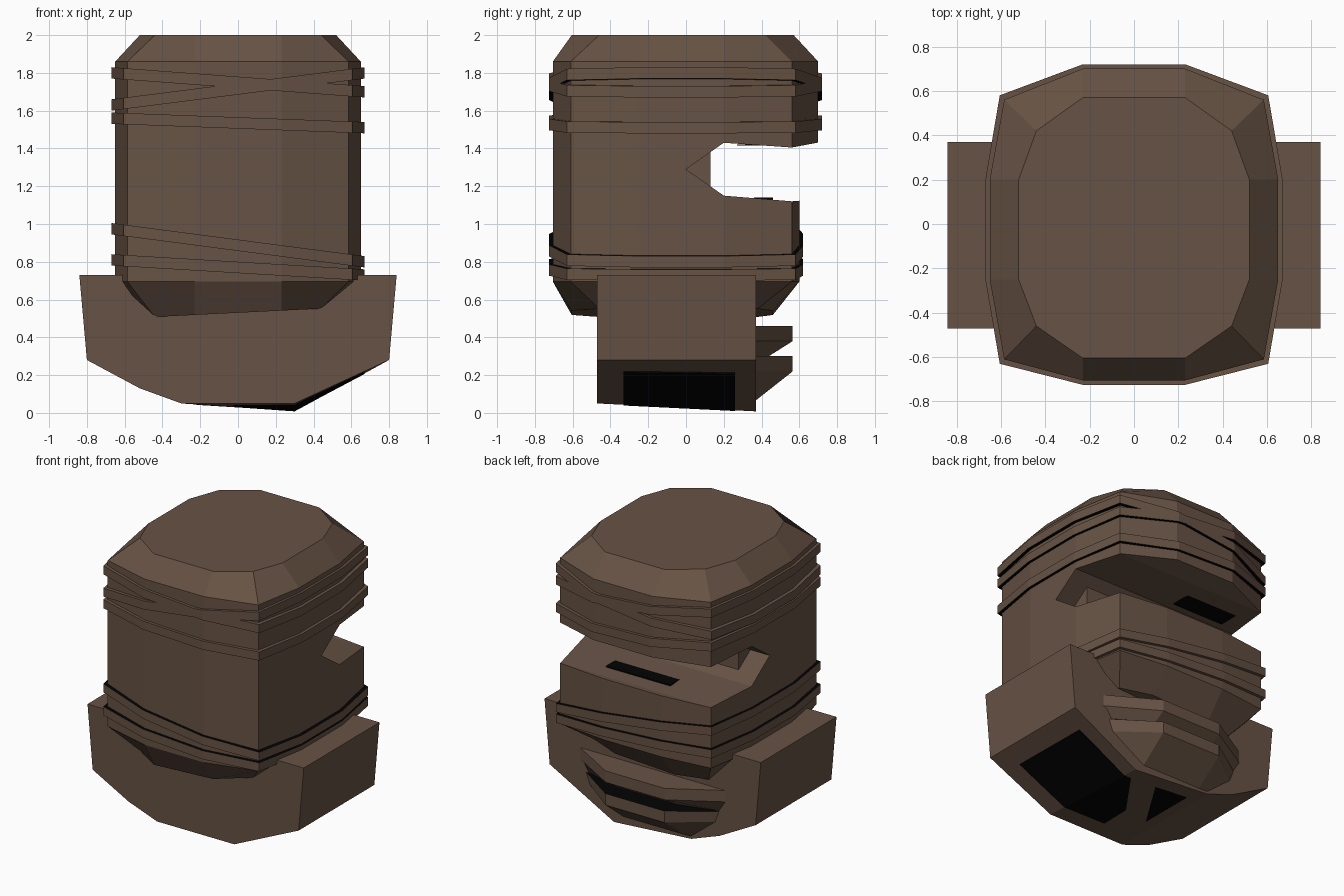
import bpy
import bmesh

if bpy.data.objects.get("Cube"):
    bpy.data.objects.remove(bpy.data.objects["Cube"], do_unlink=True)


def material(name, colour):
    m = bpy.data.materials.new(name)
    m.use_nodes = True
    m.diffuse_color = colour
    m.node_tree.nodes["Principled BSDF"].inputs["Base Color"].default_value = colour
    return m


BROWN = material("dark brown", (0.135, 0.085, 0.058, 1))
BLACK = material("black", (0.001, 0.001, 0.001, 1))


def loft(name, rings, mat=BROWN, closed=False, black_rule=None):
    """Skin a series of matching rings, capping the ends unless closed."""
    bm = bmesh.new()
    loops = [[bm.verts.new(p) for p in ring] for ring in rings]
    n = len(loops[0])
    pairs = list(zip(loops, loops[1:]))
    if closed:
        pairs.append((loops[-1], loops[0]))
    else:
        bm.faces.new(loops[0])
        bm.faces.new(loops[-1])
    for a, b in pairs:
        for i in range(n):
            j = (i + 1) % n
            bm.faces.new((a[i], a[j], b[j], b[i]))
    bmesh.ops.recalc_face_normals(bm, faces=bm.faces)
    if black_rule:
        for f in bm.faces:
            f.material_index = int(black_rule(f))
    mesh = bpy.data.meshes.new(name)
    bm.to_mesh(mesh)
    bm.free()
    mesh.materials.append(mat)
    mesh.materials.append(BLACK)
    obj = bpy.data.objects.new(name, mesh)
    bpy.context.collection.objects.link(obj)
    return obj


def plan(half, z, tilt=0.0):
    """Mirror a half outline (front to back) into a full ring at height z."""
    pts = half + [(-x, y) for x, y in reversed(half)]
    return [(x, y, z + tilt * x) for x, y in pts]


def outline(back, grow=0.0):
    x, g = 0.65, grow
    return [(0.23, -0.705 - g), (0.585 + g, -0.61 - g), (x + g, -0.25),
            (x + g, 0.2), (0.585 + g, 0.56 + g), (0.23, back + g)]


def inset(back, corner):
    return [(0.23, -0.605), (0.44, -0.46), (0.52, -0.25),
            (0.52, 0.2), (0.44, corner), (0.23, back)]


# Body: tapered foot, straight sides and chamfered crown
body = loft("body", [
    plan(inset(0.46, 0.38), 0.53, 0.05), plan(outline(0.6), 0.695),
    plan(outline(0.6), 1.25), plan(outline(0.7), 1.31),
    plan(outline(0.7), 1.86), plan(inset(0.57, 0.42), 2.0)])

# Wedge-shaped mouth cut through the back
wedge = [(0.0, 1.29), (0.2, 1.43), (0.56, 1.405), (0.8, 1.45),
         (0.8, 1.14), (0.56, 1.12), (0.2, 1.15)]
cutter = loft("mouth_cutter", [[(x, y, z) for y, z in wedge] for x in (-1, 1)])
cutter.hide_render = True
cutter.hide_viewport = True
cut = body.modifiers.new("mouth", 'BOOLEAN')
cut.operation = 'DIFFERENCE'
cut.solver = 'EXACT'
cut.object = cutter


def box(name, lo, hi, mat=BROWN):
    rect = [(lo[0], lo[1]), (hi[0], lo[1]), (hi[0], hi[1]), (lo[0], hi[1])]
    return loft(name, [[(x, y, z) for x, y in rect] for z in (lo[2], hi[2])], mat)


box("mouth_inner_wall", (-0.5, -0.1, 1.18), (0.5, 0.13, 1.4))
box("mouth_floor_patch", (-0.2, 0.36, 1.13), (0.3, 0.46, 1.139), BLACK)
box("mouth_roof_patch", (-0.5, 0.27, 1.415), (-0.1, 0.42, 1.42), BLACK)


# Tilted bands wrapped round the body, with dark gaps along one edge
def band(name, left_z, right_z, back, dark_side):
    mid, tilt = (left_z + right_z) / 2, (right_z - left_z) / 1.34
    rings = [plan(outline(back, g), mid + dz, tilt)
             for g, dz in ((0.02, -0.03), (0.02, 0.03), (-0.02, 0.03), (-0.02, -0.03))]
    loft(name, rings, closed=True,
         black_rule=lambda f: f.normal.z * dark_side > 0.7)


band("upper_band_low", 1.56, 1.51, 0.7, -1)
band("upper_band_falling", 1.80, 1.70, 0.7, -1)
band("upper_band_rising", 1.63, 1.80, 0.7, -1)
band("lower_band_high", 0.975, 0.80, 0.6, 1)
band("lower_band_low", 0.81, 0.73, 0.6, 1)

# Cradle with a faceted underside that dips toward the back
def cradle_ring(y, dip):
    return [(x, y, z) for x, z in (
        (-0.84, 0.73), (-0.8, 0.28), (-0.52, 0.13), (-0.3, 0.05),
        (0.3, 0.05 - dip), (0.8, 0.28), (0.84, 0.73))]


loft("cradle", [cradle_ring(-0.47, 0), cradle_ring(0.37, 0.042)])


# Black sole plate following the cradle underside
def sole_ring(y, dip):
    low = [(-0.22, 0.046 - dip * 0.1), (0.3, 0.046 - dip), (0.67, 0.215 - dip * 0.25)]
    return [(x, y, z) for x, z in low] + [(x, y, z + 0.007) for x, z in reversed(low)]


loft("sole_plate", [sole_ring(-0.33, 0.007), sole_ring(0.26, 0.036)], BLACK)


# Two overhanging ridges on the back of the cradle
def ridge_ring(z, y, half_width):
    return [(x, yy, z) for x, yy in (
        (half_width, 0.3), (half_width, 0.36), (0.23, y),
        (-0.23, y), (-half_width, 0.36), (-half_width, 0.3))]


loft("back_ridges", [
    ridge_ring(0.46, 0.565, 0.58), ridge_ring(0.38, 0.565, 0.58),
    ridge_ring(0.301, 0.44, 0.53), ridge_ring(0.30, 0.565, 0.53),
    ridge_ring(0.22, 0.565, 0.5), ridge_ring(0.06, 0.362, 0.3)],
    black_rule=lambda f: f.normal.z > 0.9 and f.calc_center_median().z < 0.35)
